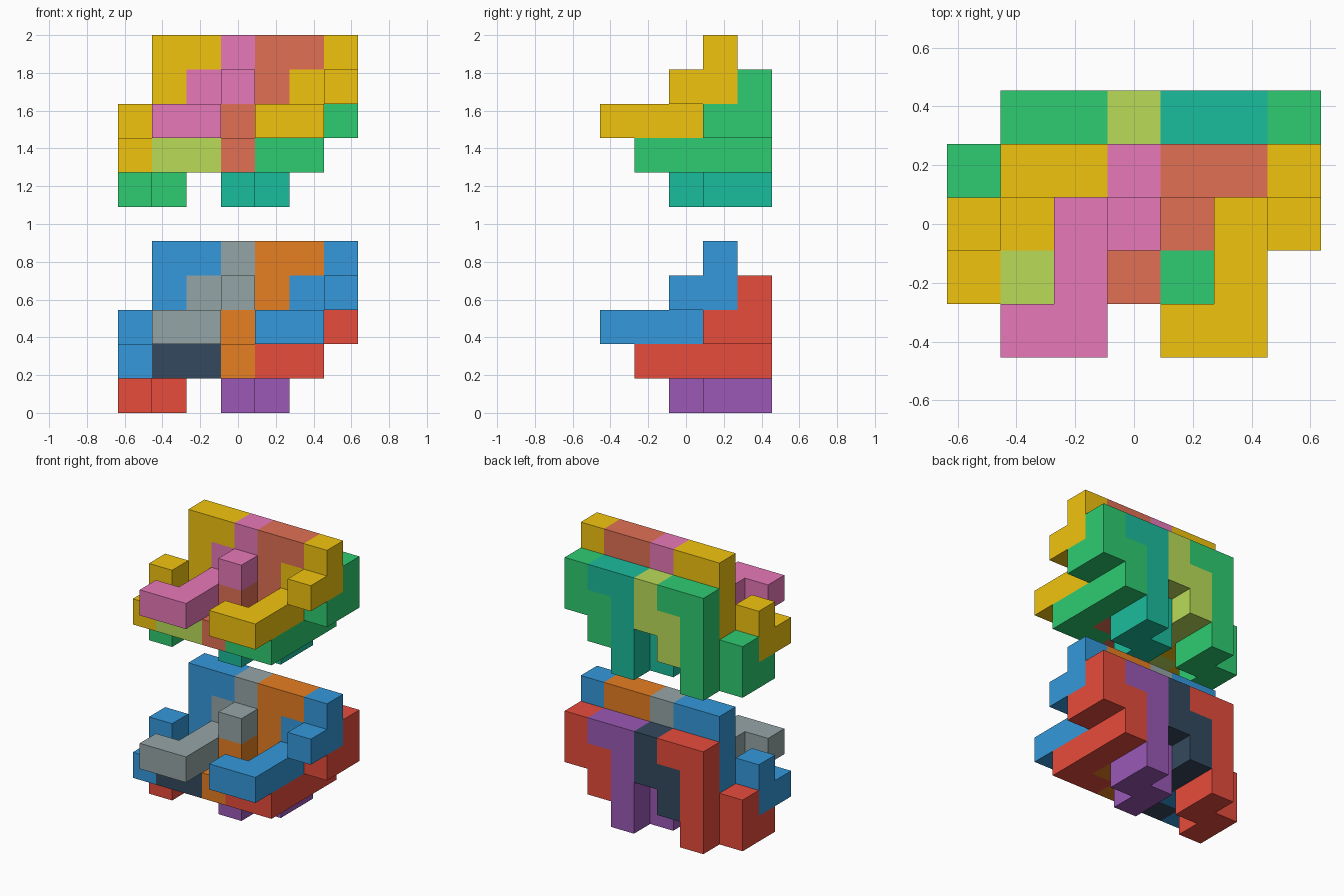
import bpy, bmesh, math
from mathutils import Vector

if "Cube" in bpy.data.objects:
    bpy.data.objects.remove(bpy.data.objects["Cube"])

C = 2 / 11  # edge of one cube cell

# Two interlocking nine-cube pieces, as cell coordinates (x, y, z)
UPRIGHT = [(3, 2, 0), (3, 3, 0), (3, 3, 1), (4, 3, 0), (4, 4, 0),
           (4, 4, 1), (4, 4, 2), (4, 4, 3), (5, 4, 3)]
LYING = [(6, 4, 3), (6, 4, 2), (6, 3, 2), (5, 4, 2), (5, 4, 1),
         (5, 3, 1), (5, 2, 1), (5, 1, 1), (4, 1, 1)]

# Each piece is repeated on a 2 x 2 lattice
SHIFTS = {"back_right": (0, 0, 0), "back_left": (-3, 0, 0),
          "front_right": (0, -1, 1), "front_left": (-3, -1, 1)}

LOWER = {"upright": ("9b59b6", "e74c3c", "e67e22", "3498db"),
         "lying": ("e74c3c", "34495e", "3498db", "95a5a6")}
UPPER = {"upright": ("1abc9c", "2ecc71", "e17055", "f1c40f"),
         "lying": ("2ecc71", "badc58", "f1c40f", "e879b9")}


def material(code):
    name = "colour_" + code
    mat = bpy.data.materials.get(name)
    if not mat:
        mat = bpy.data.materials.new(name)
        srgb = [int(code[i:i + 2], 16) / 255 for i in (0, 2, 4)]
        mat.diffuse_color = [((v + 0.055) / 1.055) ** 2.4 if v > 0.04 else v / 12.92
                             for v in srgb] + [1]
        mat.use_nodes = True
        mat.node_tree.nodes["Principled BSDF"].inputs["Base Color"].default_value = mat.diffuse_color
    return mat


def polycube(name, cells, code):
    """Closed skin around a set of cells, with flat faces merged."""
    bm = bmesh.new()
    cells = set(cells)
    for cell in cells:
        for axis in range(3):
            for sign in (-1, 1):
                n = [0, 0, 0]
                n[axis] = sign
                if tuple(a + b for a, b in zip(cell, n)) in cells:
                    continue
                u, v = Vector((0, 0, 0)), Vector((0, 0, 0))
                u[(axis + 1) % 3] = v[(axis + 2) % 3] = 0.5
                mid = Vector(cell) + Vector((0.5,) * 3) + Vector(n) * 0.5
                quad = [mid - u - v, mid + u - v, mid + u + v, mid - u + v]
                bm.faces.new([bm.verts.new((p - Vector((3.5, 2.5, 0))) * C)
                              for p in quad[::sign]])
    bmesh.ops.remove_doubles(bm, verts=bm.verts, dist=1e-4)
    bmesh.ops.dissolve_limit(bm, angle_limit=math.radians(1),
                             verts=bm.verts, edges=bm.edges)
    mesh = bpy.data.meshes.new(name)
    bm.to_mesh(mesh)
    bm.free()
    mesh.materials.append(material(code))
    bpy.context.collection.objects.link(bpy.data.objects.new(name, mesh))


# Lower and upper stacks: same pieces, different colours
for level, lift, palette in (("lower", 0, LOWER), ("upper", 6, UPPER)):
    for kind, base in (("upright", UPRIGHT), ("lying", LYING)):
        for (place, (dx, dy, dz)), code in zip(SHIFTS.items(), palette[kind]):
            cells = [(x + dx, y + dy, z + dz + lift) for x, y, z in base]
            polycube(f"{level}_{kind}_piece_{place}", cells, code)
